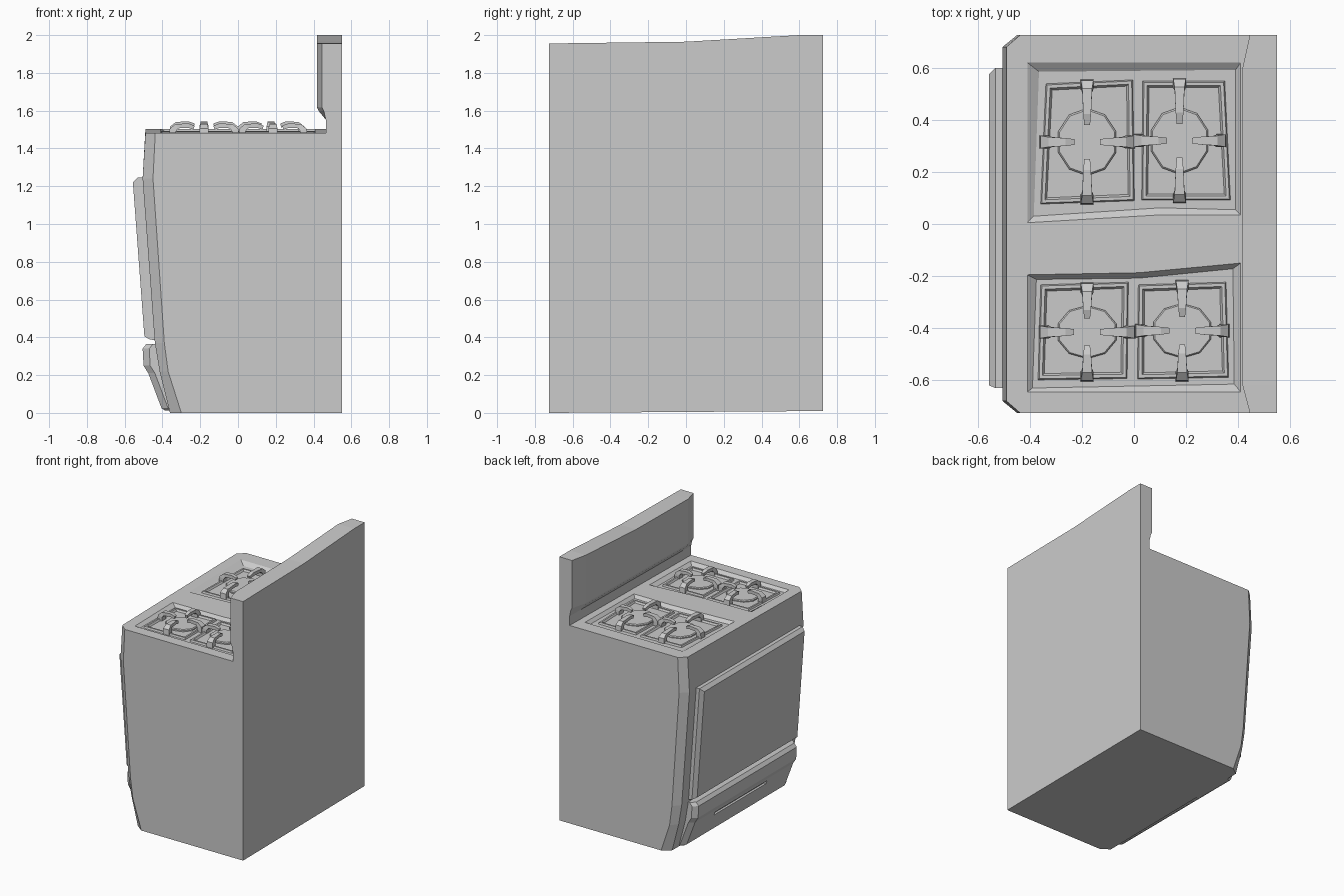
import bpy, bmesh, math
from mathutils import Vector

if "Cube" in bpy.data.objects:
    bpy.data.objects.remove(bpy.data.objects["Cube"])


def loft(name, rings, closed=False):
    """Skin a list of equal-length rings; cap the ends unless the loft closes on itself."""
    bm = bmesh.new()
    vs = [[bm.verts.new(p) for p in r] for r in rings]
    n = len(rings[0])
    pairs = list(zip(vs, vs[1:])) + ([(vs[-1], vs[0])] if closed else [])
    for a, b in pairs:
        for i in range(n):
            j = (i + 1) % n
            bm.faces.new((a[i], a[j], b[j], b[i]))
    if not closed:
        bm.faces.new(vs[0])
        bm.faces.new(vs[-1])
    bmesh.ops.recalc_face_normals(bm, faces=bm.faces)
    me = bpy.data.meshes.new(name)
    bm.to_mesh(me)
    bm.free()
    ob = bpy.data.objects.new(name, me)
    bpy.context.collection.objects.link(ob)
    return ob


def cut(ob, cutter):
    m = ob.modifiers.new("cut", "BOOLEAN")
    m.object = cutter
    m.operation = "DIFFERENCE"
    m.solver = "EXACT"
    cutter.hide_render = True
    cutter.hide_set(True)


def top(y):
    """Height of the slightly tilted cooktop."""
    return 1.482 + 0.022 * (y + 0.725) / 1.45


# Body: lofted plan outline with chamfered front corners (z, front x, side x)
ROWS = [(0.01, -0.36, -0.30), (0.22, -0.415, -0.37), (0.37, -0.44, -0.39),
        (1.24, -0.505, -0.45), (1.5, -0.49, -0.438)]


def front(z):
    for (z0, x0, _), (z1, x1, _) in zip(ROWS, ROWS[1:]):
        if z <= z1:
            return x0 + (x1 - x0) * (z - z0) / (z1 - z0)
    return ROWS[-1][1]


def body_ring(z, xf, xs):
    plan = [(0.55, -0.725), (xs, -0.725), (xf, -0.68), (xf, 0.68), (xs, 0.725), (0.55, 0.725)]
    tilt = {0.01: lambda y: 0.005 + 0.005 * y / 0.725, 1.5: top}.get(z, lambda y: z)
    return [(x, y, tilt(y)) for x, y in plan]


body = loft("oven_body", [body_ring(*r) for r in ROWS])

# Recessed burner wells
DEPTH = 0.022
wells = [([(-0.41, 0.005), (0.1, 0.035), (0.41, 0.035), (0.41, 0.62), (-0.41, 0.62)],
          [(-0.385, 0.03), (0.1, 0.062), (0.39, 0.055), (0.39, 0.592), (-0.365, 0.585)]),
         ([(-0.41, -0.645), (0.41, -0.645), (0.41, -0.15), (0.02, -0.187), (-0.41, -0.195)],
          [(-0.39, -0.63), (0.385, -0.615), (0.38, -0.172), (0.02, -0.208), (-0.375, -0.213)])]
for i, (rim, floor) in enumerate(wells):
    rings = [[(x, y, top(y) - DEPTH) for x, y in floor],
             [(x, y, top(y)) for x, y in rim],
             [(x, y, top(y) + 0.1) for x, y in rim]]
    cut(body, loft(f"well_cutter_{i}", rings))

# Backsplash with uneven top edge and chamfered front corners
rings = []
for y, xf, zt in [(-0.725, 0.445, 1.955), (-0.62, 0.417, 1.957), (0, 0.417, 1.965),
                  (0.6, 0.417, 2.0), (0.725, 0.445, 2.0)]:
    t = top(y)
    prof = [(0.55, t), (0.465, t), (0.465, t + 0.07), (xf + 0.01, t + 0.115),
            (xf, t + 0.135), (xf, zt), (0.55, zt)]
    rings.append([(x, y, z) for x, z in prof])
loft("backsplash", rings)


# Oven door: stepped, bevelled panel following the leaning front
def door_ring(off, y0, y1, z0, z1):
    return [(front(z) + off, y, z) for y, z in [(y0, z0), (y1, z0), (y1, z1), (y0, z1)]]


loft("oven_door", [door_ring(0.02, -0.63, 0.6, 0.38, 1.245),
                   door_ring(-0.028, -0.63, 0.6, 0.39, 1.245),
                   door_ring(-0.053, -0.62, 0.575, 0.405, 1.22)])

# Drawer: side profile swept across with bevelled ends
DRAWER = [(-0.36, 0.365), (-0.485, 0.365), (-0.505, 0.34), (-0.50, 0.25),
          (-0.475, 0.21), (-0.405, 0.025), (-0.385, 0.012), (-0.30, 0.012)]


def drawer_ring(y, push):
    return [(x + (push if 0 < i < 7 else 0), y, z) for i, (x, z) in enumerate(DRAWER)]


drawer = loft("drawer", [drawer_ring(-0.63, 0.035), drawer_ring(-0.60, 0),
                         drawer_ring(0.57, 0), drawer_ring(0.60, 0.035)])
slot = [(-0.55, 0.165), (-0.44, 0.165), (-0.44, 0.19), (-0.55, 0.19)]
cut(drawer, loft("slot_cutter", [[(x, y, z) for x, z in slot] for y in (-0.3, 0.32)]))


# Burners: square tray frame, faceted disc and four bent grate arms each
def frame(name, quad):
    c = sum((Vector(p) for p in quad), Vector((0, 0))) / 4
    rings = []
    for inset, h in [(0, -0.004), (0.006, 0.013), (0.018, 0.013), (0.028, -0.004)]:
        ring = []
        for p in quad:
            x = p[0] - math.copysign(inset, p[0] - c.x)
            y = p[1] - math.copysign(inset, p[1] - c.y)
            ring.append((x, y, top(y) - DEPTH + h))
        rings.append(ring)
    loft(name, rings, closed=True)


# Arm stations from outer foot to inner tip: (reach, lower z, upper z, half width, upper reach)
ARM = [(0.97, 0.0, 0.0, 0.025, 1.0), (0.78, 0.0, 0.0, 0.025, 0.78)]
SPINE = [(0.80, 0.0, 1.00, 0.0), (0.80, 0.028, 0.98, 0.04), (0.74, 0.042, 0.82, 0.064),
         (0.45, 0.044, 0.45, 0.068), (0.30, 0.035, 0.27, 0.056)]
WIDTH = [0.025, 0.024, 0.019, 0.015, 0.011]


def burner(i, cx, cy, rx, ry, quad):
    z0 = top(cy) - DEPTH
    frame(f"burner_frame_{i}", quad)
    disc = []
    for s, h in [(1, -0.005), (1, 0.008), (0.95, 0.014)]:
        disc.append([(cx + rx * 0.64 * s * math.cos(a), cy + ry * 0.54 * s * math.sin(a), z0 + h)
                     for a in [math.tau * (k + 0.5) / 10 for k in range(10)]])
    loft(f"burner_disc_{i}", disc)
    for k, (dx, dy) in enumerate([(1, 0), (0, 1), (-1, 0), (0, -1)]):
        reach = rx if dx else ry
        rings = []
        for (ri, zi, ro, zo), w in zip(SPINE, WIDTH):
            # inner bends are measured so that the foot has equal size on every arm
            ri, ro = [reach - (1 - r) * (0.19 if r > 0.7 else reach) for r in (ri, ro)]
            ring = [(ri, -w, zi), (ri, w, zi), (ro, w, zo), (ro, -w, zo)]
            rings.append([(cx + dx * r - dy * s, cy + dy * r + dx * s, z0 + z)
                          for r, s, z in ring])
        loft(f"grate_arm_{i}_{k}", rings)


burner(0, -0.18, 0.315, 0.183, 0.24,
       [(-0.36, 0.075), (0.003, 0.088), (-0.003, 0.555), (-0.34, 0.54)])
burner(1, 0.175, 0.32, 0.18, 0.24,
       [(0.028, 0.09), (0.372, 0.09), (0.35, 0.55), (0.032, 0.55)])
burner(2, -0.18, -0.415, 0.185, 0.19,
       [(-0.37, -0.60), (-0.025, -0.595), (-0.02, -0.222), (-0.36, -0.232)])
burner(3, 0.185, -0.41, 0.182, 0.195,
       [(0.012, -0.597), (0.365, -0.59), (0.355, -0.222), (0.015, -0.232)])
